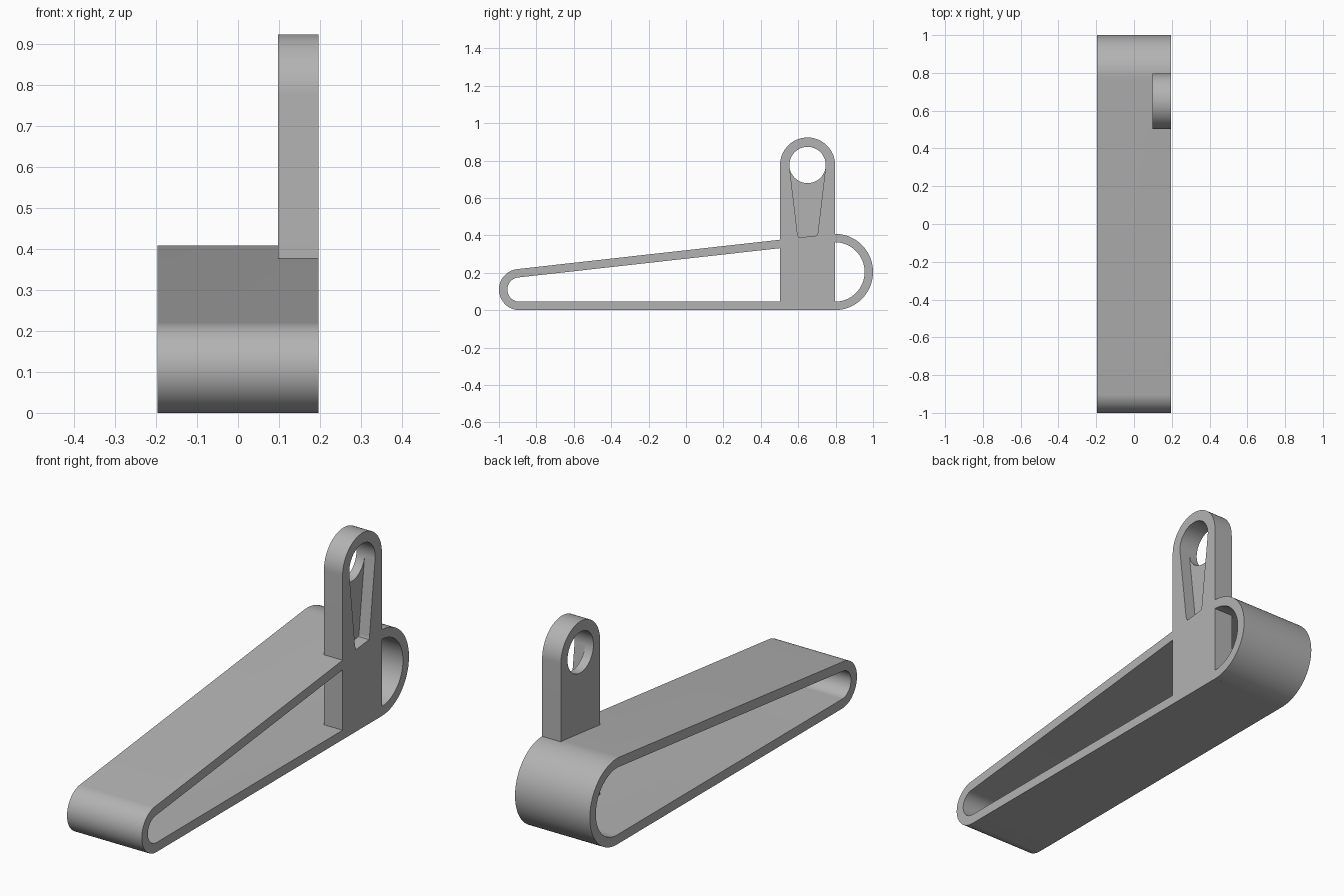
import bpy, bmesh, math

cube = bpy.data.objects.get("Cube")
if cube:
    bpy.data.objects.remove(cube, do_unlink=True)

HALF = 0.196          # half the width in x
WALL = 0.045          # band thickness
FRONT, FRONT_R = (-0.89, 0.11), 0.11
REAR, REAR_R = (0.796, 0.204), 0.204
EYE = (0.65, 0.776)   # centre of the post's round end
POST_R, HOLE_R = 0.147, 0.097
POST_X = 0.098        # inner face of the post

grey = bpy.data.materials.new("plain grey")
grey.use_nodes = True
grey.diffuse_color = (0.45, 0.45, 0.45, 1)
grey.node_tree.nodes["Principled BSDF"].inputs["Base Color"].default_value = (0.45, 0.45, 0.45, 1)


def arc(c, r, start, end, n):
    return [(c[0] + r * math.cos(start + (end - start) * i / n),
             c[1] + r * math.sin(start + (end - start) * i / n)) for i in range(n + 1)]


def belt(a, ra, b, rb, na=48, nb=48):
    """Outline wrapped around two circles, counter-clockwise in (y, z)."""
    dy, dz = b[0] - a[0], b[1] - a[1]
    t = math.atan2(dz, dy)
    p = math.acos((ra - rb) / math.hypot(dy, dz))
    return arc(b, rb, t - p, t + p, nb) + arc(a, ra, t + p, t + math.tau - p, na)


def prism(name, outline, x0, x1):
    """Extrude a (y, z) outline along x."""
    bm = bmesh.new()
    face = bm.faces.new([bm.verts.new((x0, y, z)) for y, z in outline])
    new = bmesh.ops.extrude_face_region(bm, geom=[face])["geom"]
    bmesh.ops.translate(bm, vec=(x1 - x0, 0, 0),
                        verts=[v for v in new if isinstance(v, bmesh.types.BMVert)])
    bmesh.ops.recalc_face_normals(bm, faces=bm.faces)
    mesh = bpy.data.meshes.new(name)
    bm.to_mesh(mesh)
    bm.free()
    mesh.materials.append(grey)
    obj = bpy.data.objects.new(name, mesh)
    bpy.context.collection.objects.link(obj)
    return obj


def combine(obj, tool, operation):
    """Apply a boolean and discard the tool."""
    mod = obj.modifiers.new("combine", 'BOOLEAN')
    mod.operation, mod.solver, mod.object = operation, 'EXACT', tool
    bpy.ops.object.select_all(action='DESELECT')
    bpy.context.view_layer.objects.active = obj
    obj.select_set(True)
    bpy.ops.object.modifier_apply(modifier=mod.name)
    bpy.data.objects.remove(tool, do_unlink=True)


# Tapered band, open on both sides
body = prism("band_with_post", belt(FRONT, FRONT_R, REAR, REAR_R), -HALF, HALF)
opening = prism("opening", belt(FRONT, FRONT_R - WALL, REAR, REAR_R - WALL), -1, 1)
combine(body, opening, 'DIFFERENCE')

# Upright post with a round top and a through hole
outline = arc(EYE, POST_R, 0, math.pi, 48)
outline += [(EYE[0] - POST_R, 0), (EYE[0] + POST_R, 0)]
post = prism("post", outline, POST_X, HALF)
hole = prism("hole", arc(EYE, HOLE_R, 0, math.tau * 63 / 64, 63), -1, 1)
combine(post, hole, 'DIFFERENCE')

# Tapered recess below the hole, on the outer face only
slot = prism("slot", belt((EYE[0], 0.42), 0.055, EYE, HOLE_R, 32, 1), HALF - 0.055, 1)
combine(post, slot, 'DIFFERENCE')
combine(body, post, 'UNION')

bpy.ops.object.shade_smooth_by_angle(angle=math.radians(30))
